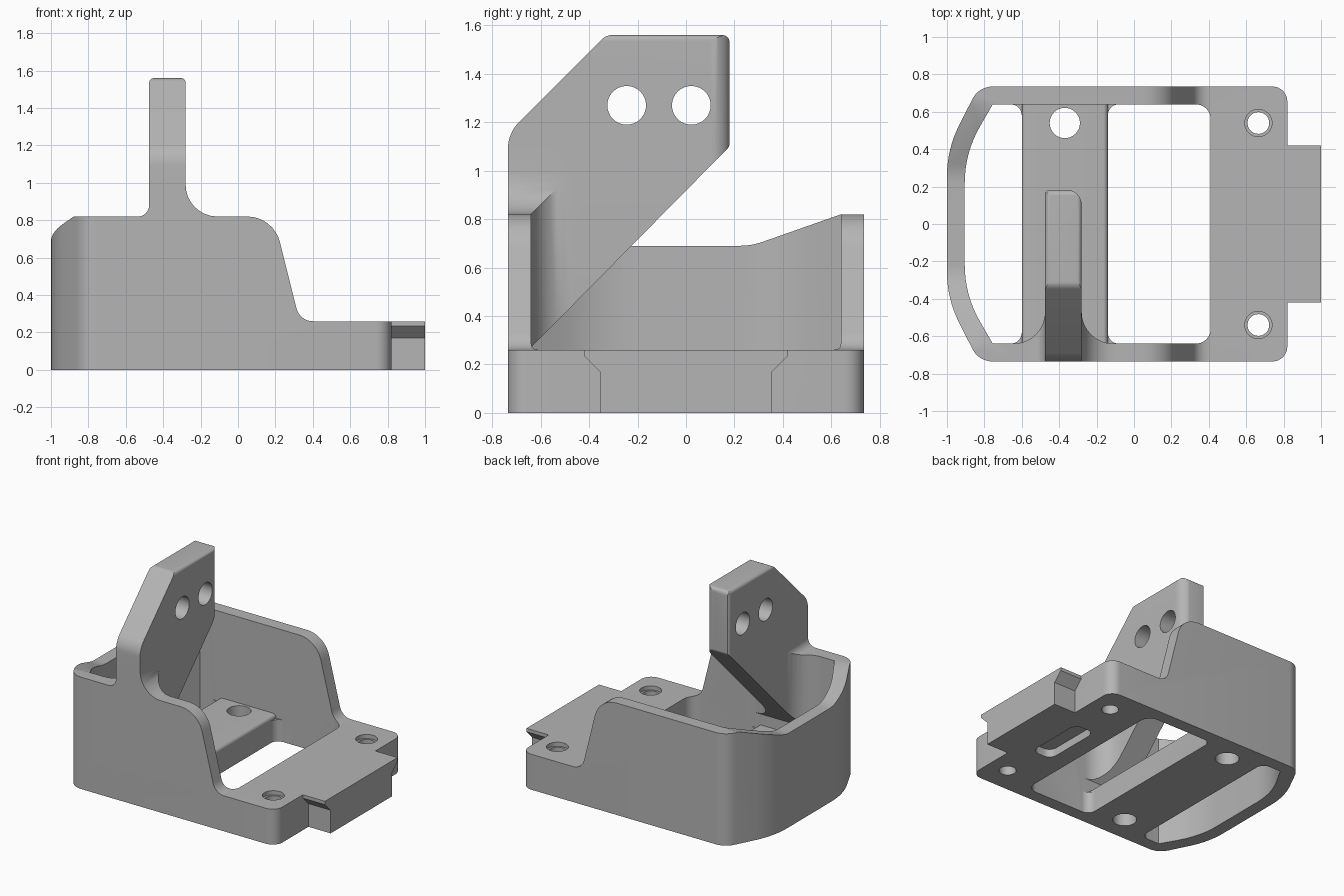
import bpy, bmesh, math
from mathutils import Vector

cube = bpy.data.objects.get("Cube")
if cube:
    bpy.data.objects.remove(cube, do_unlink=True)

grey = bpy.data.materials.new("plain_grey")
grey.use_nodes = True
colour = (0.46, 0.46, 0.46, 1)
grey.diffuse_color = colour
grey.node_tree.nodes["Principled BSDF"].inputs["Base Color"].default_value = colour


def rounded(corners, steps=8):
    """Outline from (u, v) or (u, v, radius) corners."""
    out = []
    for i, c in enumerate(corners):
        p = Vector(c[:2])
        r = c[2] if len(c) > 2 else 0
        if not r:
            out.append(p)
            continue
        a = (Vector(corners[i - 1][:2]) - p).normalized()
        b = (Vector(corners[(i + 1) % len(corners)][:2]) - p).normalized()
        half = a.angle(b) / 2
        centre = p + (a + b).normalized() * (r / math.sin(half))
        v0 = p + a * (r / math.tan(half)) - centre
        v1 = p + b * (r / math.tan(half)) - centre
        sweep = math.pi - 2 * half
        for k in range(steps + 1):
            t = k / steps
            out.append(centre + (v0 * math.sin((1 - t) * sweep)
                                 + v1 * math.sin(t * sweep)) / math.sin(sweep))
    return out


def prism(name, corners, axis, lo, hi):
    """Extrude an outline along an axis; the outline uses the other two axes."""
    place = {"x": lambda p, d: (d, p[0], p[1]),
             "y": lambda p, d: (p[0], d, p[1]),
             "z": lambda p, d: (p[0], p[1], d)}[axis]
    pts = rounded(corners)
    bm = bmesh.new()
    low = [bm.verts.new(place(p, lo)) for p in pts]
    high = [bm.verts.new(place(p, hi)) for p in pts]
    bm.faces.new(low)
    bm.faces.new(high)
    for i in range(len(pts)):
        bm.faces.new((low[i - 1], low[i], high[i], high[i - 1]))
    bmesh.ops.recalc_face_normals(bm, faces=bm.faces)
    mesh = bpy.data.meshes.new(name)
    bm.to_mesh(mesh)
    bm.free()
    ob = bpy.data.objects.new(name, mesh)
    bpy.context.collection.objects.link(ob)
    mesh.materials.append(grey)
    return ob


def drill(name, u, v, radius, axis, lo, hi, count=32):
    ring = [(u + radius * math.cos(math.tau * k / count),
             v + radius * math.sin(math.tau * k / count)) for k in range(count)]
    return prism(name, ring, axis, lo, hi)


def combine(target, tool, operation):
    mod = target.modifiers.new("boolean", "BOOLEAN")
    mod.operation = operation
    mod.solver = "EXACT"
    mod.object = tool
    bpy.context.view_layer.objects.active = target
    bpy.ops.object.modifier_apply(modifier=mod.name)
    bpy.data.objects.remove(tool, do_unlink=True)


def mirrored(half):
    """Complete an outline symmetric about its first axis."""
    return half + [(c[0], -c[1], *c[2:]) for c in reversed(half)]


# Outer shell with a bowed end, trimmed to the stepped side profile
housing = prism("housing", mirrored([(0.82, 0.735, 0.08), (-0.83, 0.735, 0.12),
                                     (-1, 0.40, 0.6)]), "z", 0, 1)
combine(housing, prism("side_trim", [(-1.2, -0.1), (1.2, -0.1), (1.2, 0.26),
                                     (0.33, 0.26, 0.09), (0.19, 0.82, 0.18),
                                     (-1.2, 0.82)], "y", -1, 1), "INTERSECT")

# Dip in the top of the bowed end wall
combine(housing, prism("end_dip", [(-0.64, 0.82), (-0.27, 0.69, 0.3), (0.27, 0.69, 0.3),
                                   (0.64, 0.82), (0.64, 1), (-0.64, 1)],
                       "x", -1.2, -0.7), "DIFFERENCE")

# Two floor openings and the channel above the cross bar between them
combine(housing, prism("end_opening", mirrored([(-0.6, 0.64, 0.06), (-0.755, 0.64),
                                                (-0.905, 0.38, 0.6)]),
                       "z", -0.1, 1.1), "DIFFERENCE")
combine(housing, prism("middle_opening", mirrored([(0.41, 0.64, 0.08), (-0.14, 0.64, 0.06)]),
                       "z", -0.1, 1.1), "DIFFERENCE")
combine(housing, prism("bar_channel", [(-0.68, 0.16), (-0.6, 0.16), (-0.6, 0.19, 0.025),
                                       (-0.14, 0.19, 0.025), (-0.14, 0.16), (-0.06, 0.16),
                                       (-0.06, 1.1), (-0.68, 1.1)],
                       "y", -0.64, 0.64), "DIFFERENCE")

# End tab with an undercut on both sides
combine(housing, prism("tab", [(-0.355, 0), (0.355, 0), (0.355, 0.17), (0.42, 0.235),
                               (0.42, 0.26), (-0.42, 0.26), (-0.42, 0.235),
                               (-0.355, 0.17)], "x", 0.7, 1), "UNION")

# Screw holes with a counterbore, and larger holes in the bar
for side in (-1, 1):
    y = side * 0.54
    combine(housing, drill("screw_hole", 0.665, y, 0.058, "z", -0.1, 0.4), "DIFFERENCE")
    combine(housing, drill("counterbore", 0.665, y, 0.073, "z", 0.23, 0.4), "DIFFERENCE")
    combine(housing, drill("bar_hole", -0.37, y, 0.081, "z", -0.1, 0.26), "DIFFERENCE")

# Shallow slot under the shelf
combine(housing, prism("slot", mirrored([(0.71, 0.23, 0.06), (0.545, 0.23, 0.06)]),
                       "z", -0.1, 0.06), "DIFFERENCE")

# Upright fin: side shape, then plan shape and front shape with flared roots
fin = prism("fin", [(-0.735, 0.27), (-0.64, 0.27), (0.18, 1.1, 0.03), (0.18, 1.56, 0.03),
                    (-0.33, 1.56, 0.06), (-0.735, 1.155, 0.15)], "x", -0.8, 0)
combine(fin, prism("fin_plan", [(-0.65, -0.8), (-0.1, -0.8), (-0.1, -0.64),
                                (-0.28, -0.64, 0.17), (-0.28, 0.183, 0.08),
                                (-0.475, 0.183, 0.025), (-0.475, -0.64, 0.17),
                                (-0.65, -0.64)], "z", 0.1, 1.7), "INTERSECT")
combine(fin, prism("fin_front", [(-0.7, 0.1), (-0.05, 0.1), (-0.05, 0.82),
                                 (-0.28, 0.82, 0.17), (-0.28, 1.56, 0.025),
                                 (-0.475, 1.56, 0.025), (-0.475, 0.82, 0.06),
                                 (-0.7, 0.82)], "y", -1, 1), "INTERSECT")
for y in (-0.245, 0.022):
    combine(fin, drill("fin_hole", y, 1.27, 0.08, "x", -1, 0.2), "DIFFERENCE")
combine(housing, fin, "UNION")

# Smooth the rounded parts, keep hard edges
bpy.ops.object.select_all(action="DESELECT")
housing.select_set(True)
bpy.context.view_layer.objects.active = housing
bpy.ops.object.shade_smooth_by_angle(angle=math.radians(25))
